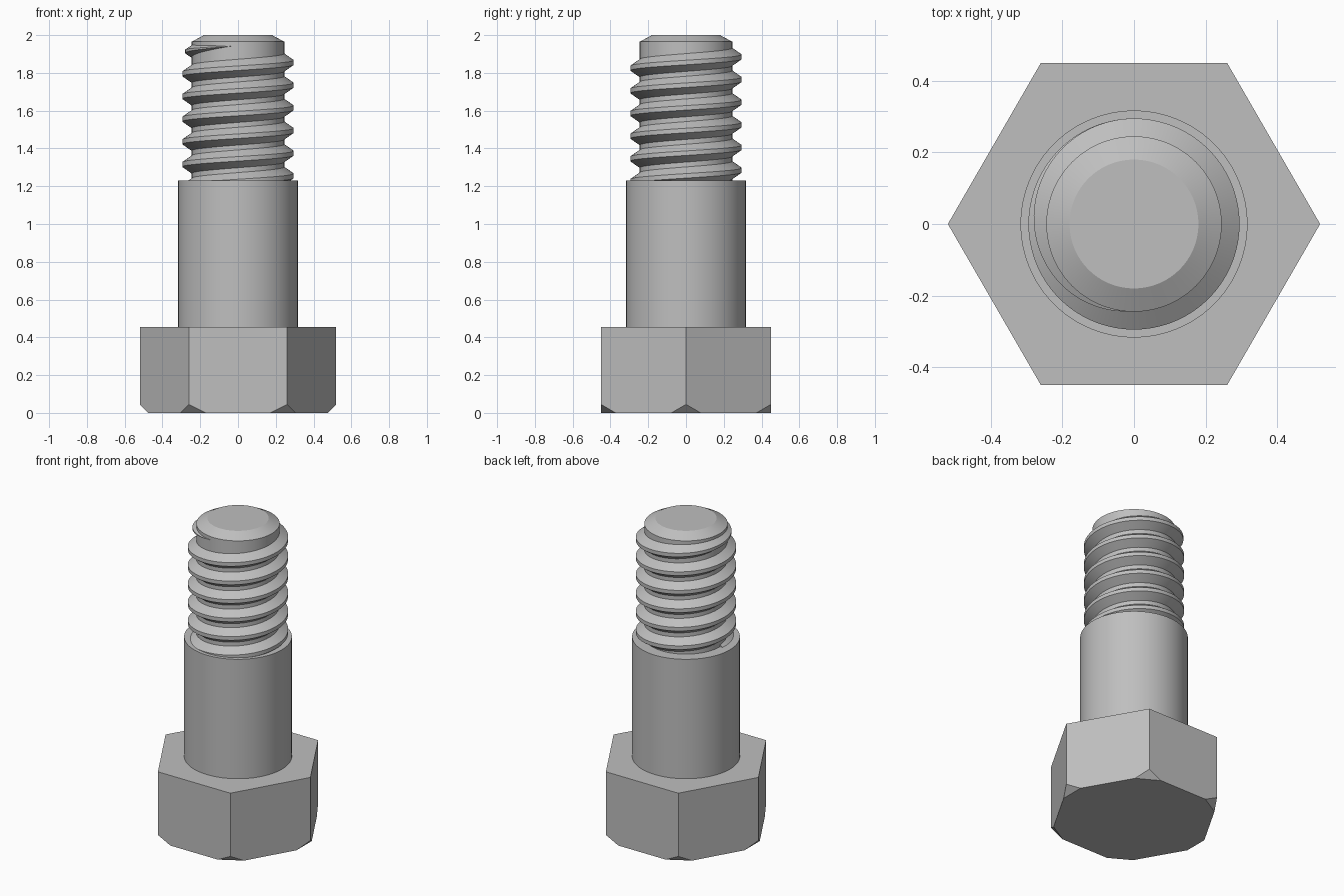
import bpy, bmesh, math
from mathutils import Vector

cube = bpy.data.objects.get("Cube")
if cube:
    bpy.data.objects.remove(cube)

steel = bpy.data.materials.new("plain_steel_grey")
steel.use_nodes = True
grey = (0.52, 0.52, 0.52, 1)
steel.diffuse_color = grey
steel.node_tree.nodes["Principled BSDF"].inputs["Base Color"].default_value = grey


def finish(bm, name, smooth_angle=None):
    bmesh.ops.recalc_face_normals(bm, faces=bm.faces)
    mesh = bpy.data.meshes.new(name)
    bm.to_mesh(mesh)
    bm.free()
    obj = bpy.data.objects.new(name, mesh)
    bpy.context.collection.objects.link(obj)
    mesh.materials.append(steel)
    if smooth_angle:
        bpy.ops.object.select_all(action='DESELECT')
        obj.select_set(True)
        bpy.context.view_layer.objects.active = obj
        bpy.ops.object.shade_smooth_by_angle(angle=math.radians(smooth_angle))
    return obj


def bridge(bm, a, b):
    n = len(a)
    for i in range(n):
        j = (i + 1) % n
        bm.faces.new((a[i], a[j], b[j], b[i]))


def lathe(name, profile, segments=96):
    """Closed solid of revolution from (radius, height) points."""
    bm = bmesh.new()
    angles = [math.tau * i / segments for i in range(segments)]
    rings = [[bm.verts.new((r * math.cos(a), r * math.sin(a), z)) for a in angles]
             for r, z in profile]
    for low, high in zip(rings, rings[1:]):
        bridge(bm, low, high)
    bm.faces.new(rings[0])
    bm.faces.new(rings[-1])
    return finish(bm, name, 25)


# Hexagonal head with its six lower corners cut off at 45 degrees
HEAD_R, HEAD_TOP, CUT = 0.52, 0.455, 0.045
bm = bmesh.new()
corners = [math.tau * i / 6 for i in range(6)]
rings = [[bm.verts.new((HEAD_R * math.cos(a), HEAD_R * math.sin(a), z)) for a in corners]
         for z in (0, HEAD_TOP)]
bridge(bm, *rings)
for ring in rings:
    bm.faces.new(ring)
bmesh.ops.recalc_face_normals(bm, faces=bm.faces)
for a in corners:
    direction = Vector((math.cos(a), math.sin(a), 0))
    cut = bmesh.ops.bisect_plane(
        bm, geom=bm.verts[:] + bm.edges[:] + bm.faces[:], clear_outer=True,
        plane_co=direction * (HEAD_R - CUT), plane_no=direction - Vector((0, 0, 1)))
    rim = [e for e in cut["geom_cut"] if isinstance(e, bmesh.types.BMEdge)]
    bmesh.ops.edgeloop_fill(bm, edges=rim)
finish(bm, "hex_head")

# Plain shank and the chamfered core of the threaded end
lathe("shank", [(0.317, HEAD_TOP), (0.317, 1.23)])
lathe("thread_core", [(0.245, 1.22), (0.245, 1.965), (0.18, 2.0)])

# Right-handed thread ridge, fading into the core on its last half turn
CORE, CREST, PITCH, STEPS = 0.245, 0.295, 0.12, 72
ROOT_HALF, CREST_HALF, SINK = 0.05, 0.012, 0.004
start, end, fade = -5.5 * math.tau, math.radians(265), math.radians(175)
count = int((end - start) / math.tau * STEPS)
bm = bmesh.new()
sections = []
for i in range(count + 1):
    a = start + (end - start) * i / count
    z = 1.855 + PITCH * a / math.tau
    left = min(1, (end - a) / fade)
    size = max(0.02, math.sin(left * math.pi / 2))
    crest = CORE + (CREST - CORE) * size
    root = ROOT_HALF * size
    tip = CREST_HALF * size
    points = ((CORE - SINK, -root), (crest, -tip), (crest, tip), (CORE - SINK, root))
    sections.append([bm.verts.new((r * math.cos(a), r * math.sin(a), z + h))
                     for r, h in points])
for low, high in zip(sections, sections[1:]):
    bridge(bm, low, high)
bm.faces.new(sections[0])
bm.faces.new(sections[-1])
finish(bm, "thread_ridge", 25)
